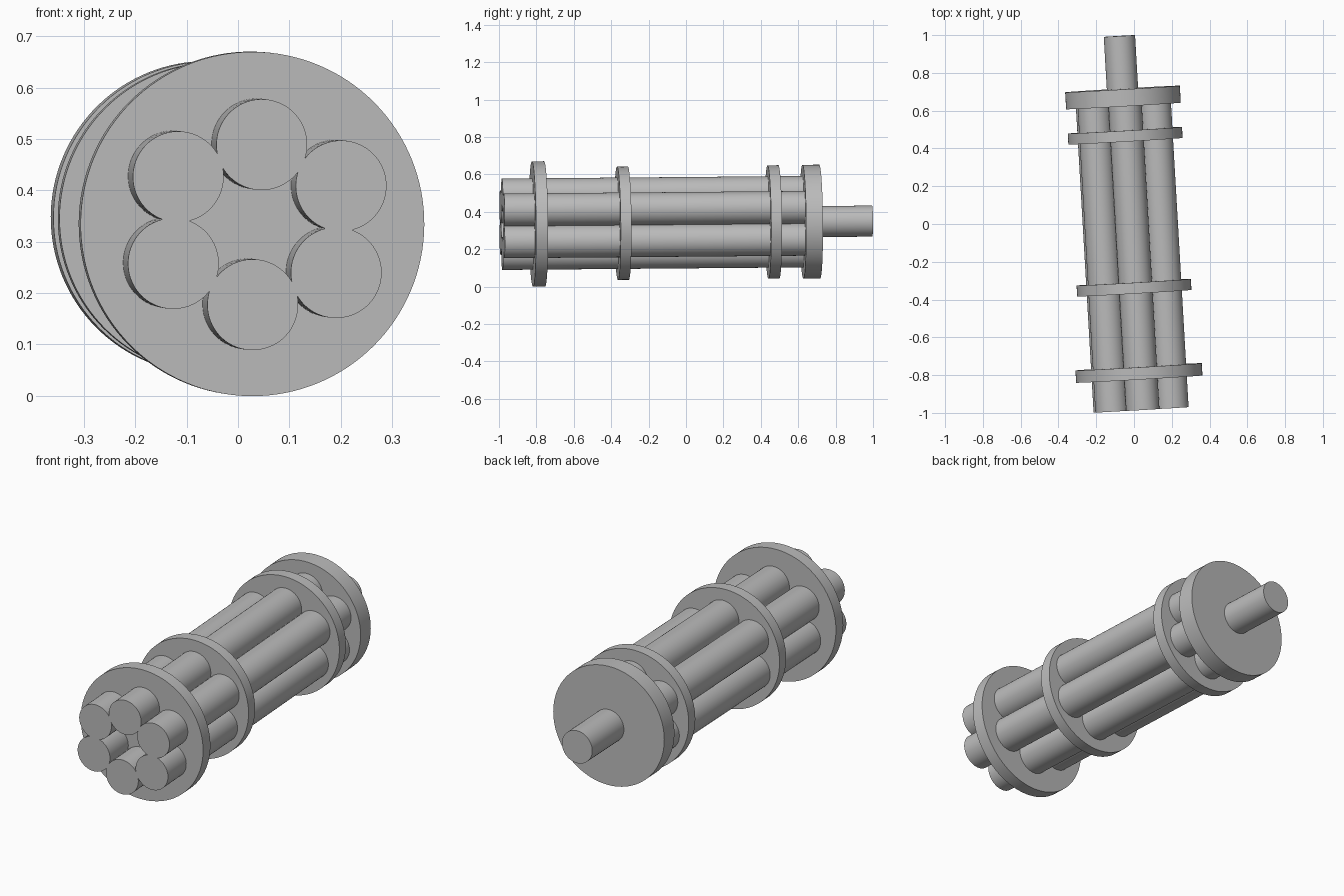
import bpy
import math
from mathutils import Matrix, Vector

cube = bpy.data.objects.get("Cube")
if cube:
    bpy.data.objects.remove(cube, do_unlink=True)

# Single plain metal colour
metal = bpy.data.materials.new("grey_metal")
metal.use_nodes = True
GREY = (0.5, 0.5, 0.5, 1)
metal.diffuse_color = GREY
metal.node_tree.nodes["Principled BSDF"].inputs["Base Color"].default_value = GREY

# Slightly tilted and rolled frame; local z runs along the axis towards the back
axis = Vector((-0.058, 1, 0.0085)).normalized()
right = axis.cross(Vector((0, 0, 1))).normalized()
up = right.cross(axis)
basis = Matrix((right, up, -axis)).transposed().to_4x4()
ROLL = Matrix.Rotation(math.radians(-3.2), 4, "Z")
FRAME = Matrix.Translation((-0.0195, 0, 0.3415)) @ basis @ ROLL


def rod(name, radius, start, end, across=0, height=0, sides=64):
    """Cylinder along the axis between two distances from the middle."""
    bpy.ops.mesh.primitive_cylinder_add(vertices=sides, radius=radius, depth=end - start)
    obj = bpy.context.object
    obj.name = name
    obj.matrix_world = FRAME @ Matrix.Translation((across, height, -(start + end) / 2))
    obj.data.materials.append(metal)
    bpy.ops.object.shade_smooth_by_angle(angle=math.radians(30))
    return obj


# Six barrels around the axis
SIDE, RISE, TOP = 0.159, 0.0845, 0.156
spots = [(0, TOP), (0, -TOP)] + [(sx * SIDE, sz * RISE) for sx in (1, -1) for sz in (1, -1)]
for i, (across, height) in enumerate(spots):
    rod(f"barrel_{i + 1}", 0.0885, -0.985, 0.65, across, height)

# Clamp discs: name, radius, centre along the axis, thickness
for name, radius, centre, thick in (
    ("muzzle_disc", 0.335, -0.79, 0.065),
    ("middle_disc", 0.303, -0.338, 0.058),
    ("rear_clamp_disc", 0.303, 0.468, 0.058),
    ("breech_disc", 0.304, 0.671, 0.09),
):
    rod(name, radius, centre - thick / 2, centre + thick / 2, sides=128)

# Drive shaft at the back
rod("drive_shaft", 0.083, 0.68, 0.997)
